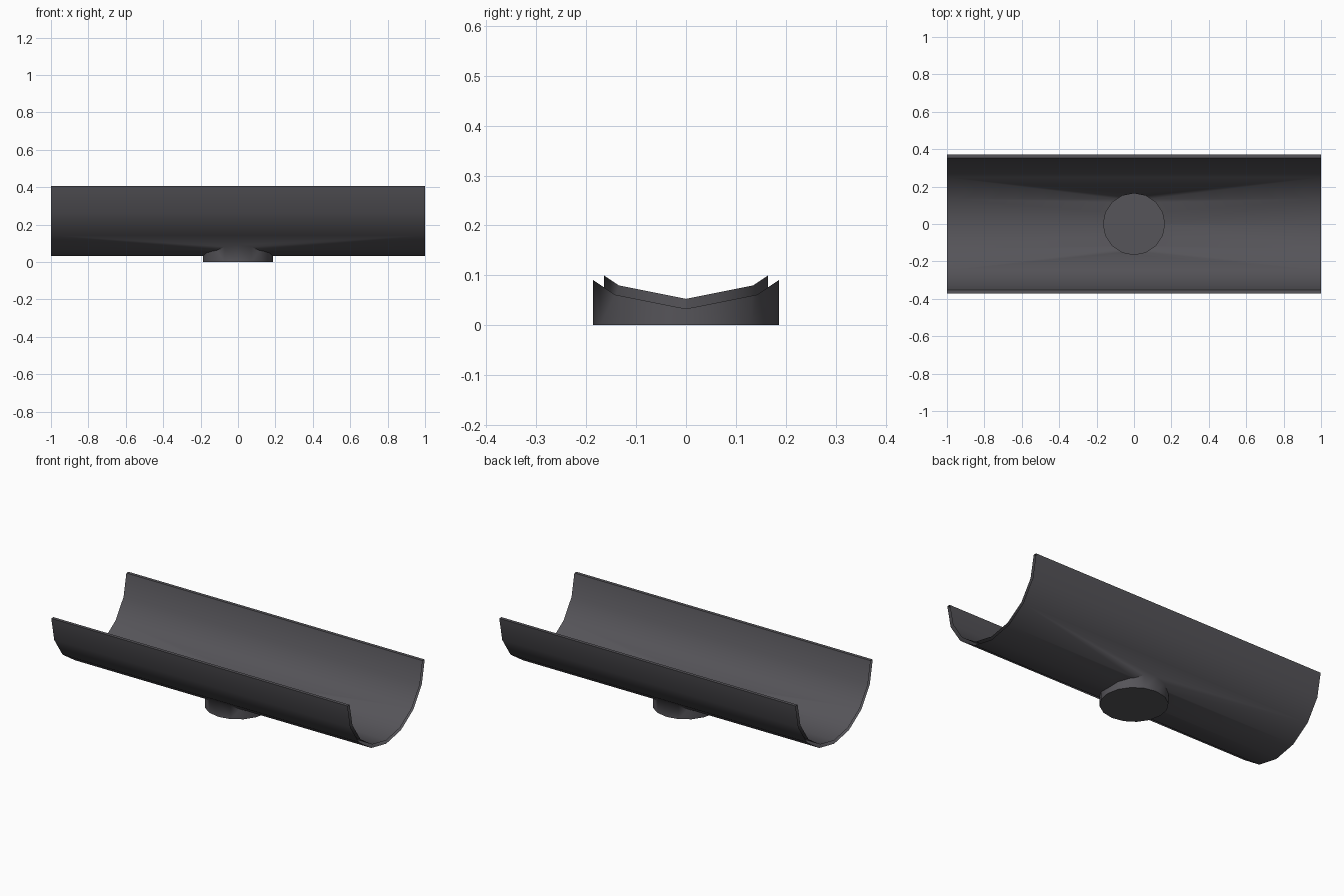
import bpy
import bmesh
from math import sin, cos, pi, radians

if "Cube" in bpy.data.objects:
    bpy.data.objects.remove(bpy.data.objects["Cube"])

AXIS_Z = 0.405          # height of the trough's axis and rims
OUTER, INNER = 0.372, 0.352
BASE_OUTER, BASE_INNER = 0.186, 0.164
SIDES = 16

charcoal = bpy.data.materials.new("charcoal grey")
charcoal.use_nodes = True
colour = (0.092, 0.089, 0.1, 1)
charcoal.diffuse_color = colour
charcoal.node_tree.nodes["Principled BSDF"].inputs["Base Color"].default_value = colour


def prism(name, ring, offset):
    """Extrude a closed ring of points into a solid."""
    bm = bmesh.new()
    face = bm.faces.new([bm.verts.new(p) for p in ring])
    top = bmesh.ops.extrude_face_region(bm, geom=[face])["geom"]
    bmesh.ops.translate(bm, vec=offset,
                        verts=[v for v in top if isinstance(v, bmesh.types.BMVert)])
    bmesh.ops.recalc_face_normals(bm, faces=bm.faces)
    mesh = bpy.data.meshes.new(name)
    bm.to_mesh(mesh)
    bm.free()
    mesh.materials.append(charcoal)
    obj = bpy.data.objects.new(name, mesh)
    bpy.context.collection.objects.link(obj)
    return obj


def half_pipe(name, radius, half_length, lift=0):
    ring = [(-half_length, radius * cos(a), AXIS_Z + radius * sin(a))
            for a in (pi + pi * i / (SIDES // 2) for i in range(SIDES // 2 + 1))]
    if lift:
        ring += [(-half_length, s * radius, AXIS_Z + lift) for s in (1, -1)]
    return prism(name, ring, (2 * half_length, 0, 0))


def drum(name, radius, bottom):
    ring = [(radius * cos(2 * pi * i / SIDES), radius * sin(2 * pi * i / SIDES), bottom)
            for i in range(SIDES)]
    return prism(name, ring, (0, 0, 0.3 - bottom))


# Trough joined to a round foot, both hollowed out to a thin wall
trough = half_pipe("trough_with_foot", OUTER, 1)
steps = [(drum("foot_solid", BASE_OUTER, 0), "UNION"),
         (half_pipe("trough_hollow", INNER, 1.2, 0.2), "DIFFERENCE"),
         (drum("foot_hollow", BASE_INNER, 0.02), "DIFFERENCE")]

bpy.context.view_layer.objects.active = trough
for tool, operation in steps:
    tool.hide_render = True
    mod = trough.modifiers.new(operation.lower(), "BOOLEAN")
    mod.operation = operation
    mod.solver = "EXACT"
    mod.object = tool
    bpy.ops.object.modifier_apply(modifier=mod.name)
    bpy.data.objects.remove(tool)

# The wall is left open at both ends of the trough
bm = bmesh.new()
bm.from_mesh(trough.data)
bm.normal_update()
ends = [f for f in bm.faces if abs(f.calc_center_median().x) > 0.999]
bmesh.ops.delete(bm, geom=ends, context="FACES")
bmesh.ops.triangulate(bm, faces=[f for f in bm.faces if len(f.verts) > 4])
bm.to_mesh(trough.data)
bm.free()

# Smooth curves, crisp rims
for obj in bpy.context.selected_objects:
    obj.select_set(False)
trough.select_set(True)
bpy.ops.object.shade_smooth_by_angle(angle=radians(60))
